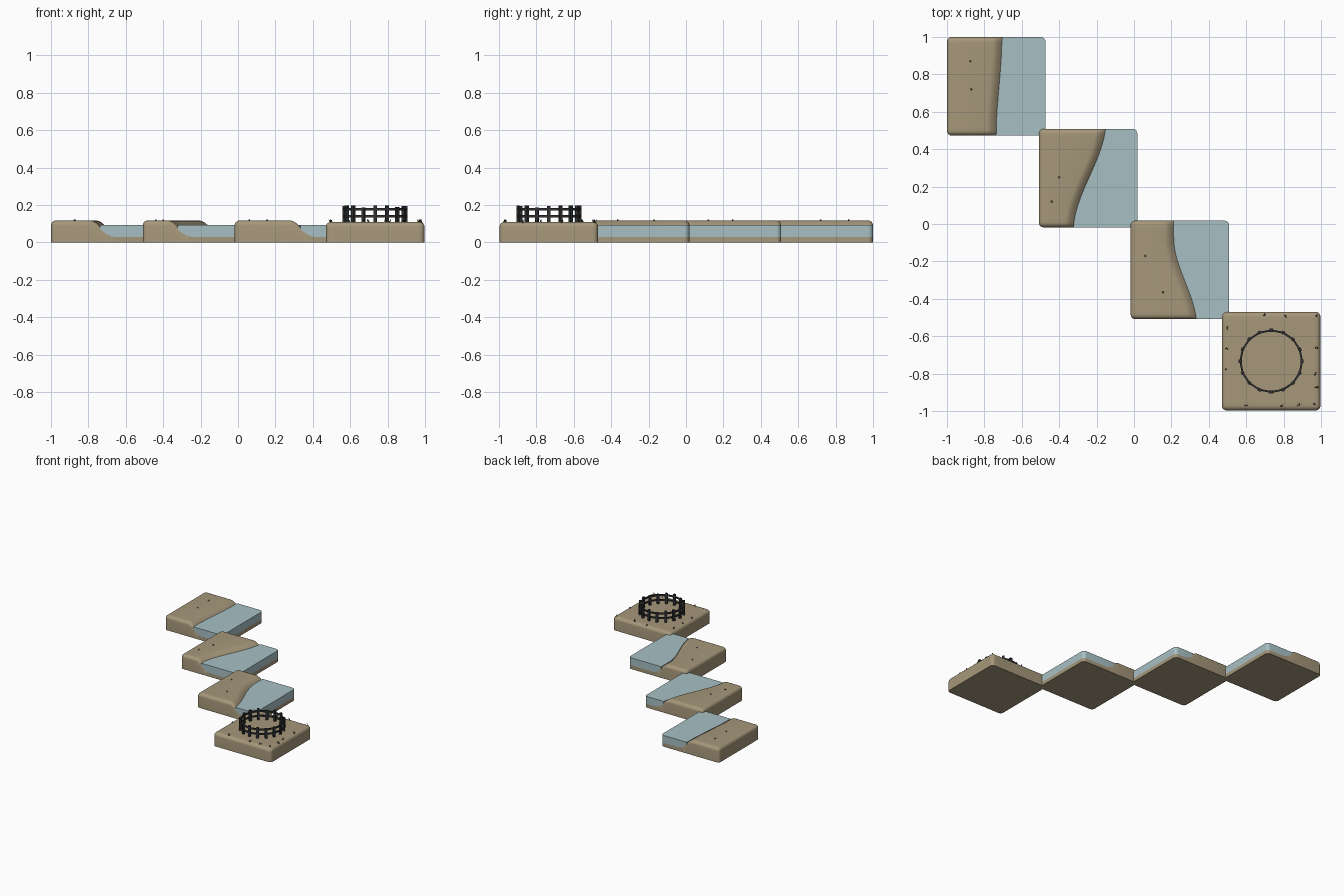
import bpy, bmesh, math, random
from mathutils import Vector, Matrix

if "Cube" in bpy.data.objects:
    bpy.data.objects.remove(bpy.data.objects["Cube"])

random.seed(4)
HALF, R = 0.2635, 0.026          # tile half size, edge rounding
LAND, BED, WATER = 0.117, 0.03, 0.092


def material(name, rgb):
    m = bpy.data.materials.new(name)
    m.diffuse_color = (*rgb, 1)
    m.use_nodes = True
    m.node_tree.nodes["Principled BSDF"].inputs["Base Color"].default_value = m.diffuse_color
    return m


EARTH = material("sandy earth", (0.38, 0.31, 0.195))
BLUE = material("pale water", (0.39, 0.53, 0.56))
IRON = material("dark iron", (0.028, 0.03, 0.032))
TWIG = material("dark twig", (0.10, 0.08, 0.05))
STONE = material("brown stone", (0.22, 0.17, 0.105))


def finish(bm, name, mat, smooth=True):
    bmesh.ops.recalc_face_normals(bm, faces=bm.faces)
    me = bpy.data.meshes.new(name)
    bm.to_mesh(me)
    bm.free()
    ob = bpy.data.objects.new(name, me)
    bpy.context.collection.objects.link(ob)
    me.materials.append(mat)
    if smooth:
        bpy.context.view_layer.objects.active = ob
        ob.select_set(True)
        bpy.ops.object.shade_smooth_by_angle(angle=math.radians(40))
        ob.select_set(False)
    return ob


def smoothstep(t):
    t = min(1, max(0, t))
    return t * t * (3 - 2 * t)


# Grid spacing that follows the rounded rim
ARC = [R * (1 - math.cos(i * math.pi / 10)) for i in range(6)]
LEFT = [-HALF + a for a in ARC]
RIGHT = [-x for x in reversed(LEFT)]
INNER = [-HALF + R + (2 * HALF - 2 * R) * i / 24 for i in range(1, 24)]
ROWS = LEFT + INNER + RIGHT
BANK = [-0.05, -0.037, -0.024, -0.012, 0, 0.015, 0.03, 0.045, 0.06, 0.075]


def outline_half(x):
    q = max(abs(x) - (HALF - R), 0)
    return HALF - R + math.sqrt(max(R * R - q * q, 0))


def rim_drop(x, y):
    qx, qy = max(abs(x) - HALF + R, 0), max(abs(y) - HALF + R, 0)
    return R - math.sqrt(max(R * R - qx * qx - qy * qy, 0))


def land_height(x, y, d, top):
    h = top
    if d is not None:
        h = top - (top - BED) * smoothstep((d + 0.05) / 0.125)
        if d == 0:
            h = min(h, WATER)
    return h - rim_drop(x, y) * max(0, (h - BED) / (top - BED))


def sheet(center, shore, top, water=False):
    """Rounded square surface; returns bmesh and base height per vertex."""
    bm, base, rows = bmesh.new(), {}, []
    for y in ROWS:
        if shore:
            w = shore(y)
            cols = LEFT + [w + d for d in BANK] + RIGHT
            if water:
                cols = cols[len(LEFT) + BANK.index(0):]
        else:
            w, cols = None, LEFT + INNER + RIGHT
        row = []
        for x in cols:
            yy = y / HALF * outline_half(x)
            d = None if w is None else round(x - w, 5)
            z = land_height(x, yy, d, top)
            v = bm.verts.new((center[0] + x, center[1] + yy, WATER if water else z))
            base[v] = min(z, WATER - 0.001) if water else 0
            row.append(v)
        rows.append(row)
    for a, b in zip(rows, rows[1:]):
        for i in range(len(a) - 1):
            bm.faces.new((a[i], a[i + 1], b[i + 1], b[i]))
    # Side walls down to the base
    walls = [e for e in bm.edges if e.is_boundary]
    low = {}
    for e in walls:
        for v in e.verts:
            if v not in low:
                low[v] = bm.verts.new((v.co.x, v.co.y, base[v]))
    for e in walls:
        a, b = e.verts
        bm.faces.new((a, b, low[b], low[a]))
    if not water:
        bmesh.ops.edgenet_fill(bm, edges=[e for e in bm.edges if e.is_boundary])
    return bm


def shoreline(x_front, x_back, y0, y1):
    return lambda y: x_front + (x_back - x_front) * smoothstep((y - y0) / (y1 - y0))


# River tiles with a curved bank and water
river = [
    ("straight", (-0.7365, 0.7365), shoreline(0.0, 0.03, -0.26, 0.26)),
    ("rising", (-0.2455, 0.2455), shoreline(-0.078, 0.095, -0.28, 0.30)),
    ("bending", (0.2455, -0.2455), shoreline(0.09, -0.033, -0.30, 0.17)),
]
for name, c, shore in river:
    finish(sheet(c, shore, LAND), name + "_bank", EARTH)
    finish(sheet(c, shore, LAND, True), name + "_water", BLUE)

# Paddock tile
PAD, PAD_TOP = (0.7335, -0.7335), 0.109
finish(sheet(PAD, None, PAD_TOP), "paddock_ground", EARTH)

# Small stones on the banks
bm = bmesh.new()
for x, y in [(-0.875, 0.87), (-0.87, 0.72), (-0.40, 0.25), (-0.44, 0.12),
             (0.155, -0.365), (0.06, -0.17)]:
    bmesh.ops.create_icosphere(bm, subdivisions=1, radius=0.006,
                               matrix=Matrix.Translation((x, y, LAND + 0.001)))
finish(bm, "bank_stones", STONE, False)

# Dry tufts around the paddock rim
bm = bmesh.new()
for x, y in [(0.695, -0.485), (0.81, -0.495), (0.975, -0.49), (0.495, -0.555),
             (0.495, -0.665), (0.495, -0.775), (0.975, -0.665), (0.97, -0.80),
             (0.975, -0.87), (0.60, -0.97), (0.79, -0.97), (0.88, -0.965),
             (0.965, -0.965)]:
    for k in range(3):
        tilt = Matrix.Rotation(random.uniform(-0.5, 0.5), 4, 'X') @ \
            Matrix.Rotation(random.uniform(-0.5, 0.5), 4, 'Y')
        pos = Vector((x + random.uniform(-0.006, 0.006),
                      y + random.uniform(-0.006, 0.006), PAD_TOP + 0.004))
        bmesh.ops.create_cone(bm, segments=4, radius1=0.0035, radius2=0.0008,
                              depth=0.02, cap_ends=True,
                              matrix=Matrix.Translation(pos) @ tilt)
finish(bm, "dry_tufts", TWIG, False)

# Round fence: posts and two rails
N, FR = 16, 0.165


def bar(bm, pos, angle, size):
    bmesh.ops.create_cube(bm, size=1, matrix=Matrix.Translation(pos)
                          @ Matrix.Rotation(angle, 4, 'Z')
                          @ Matrix.Diagonal((*size, 1)))


posts, rails = bmesh.new(), bmesh.new()
for i in range(N):
    a = 2 * math.pi * i / N
    top = random.uniform(0.185, 0.199)
    bar(posts, (PAD[0] + FR * math.cos(a), PAD[1] + FR * math.sin(a), (top + 0.1) / 2),
        a, (0.017, 0.017, top - 0.1))
    m = a + math.pi / N
    rr = FR * math.cos(math.pi / N)
    for z in (0.14, 0.178):
        bar(rails, (PAD[0] + rr * math.cos(m), PAD[1] + rr * math.sin(m), z),
            m, (0.010, 2 * FR * math.sin(math.pi / N) + 0.004, 0.012))
finish(posts, "fence_posts", IRON, False)
finish(rails, "fence_rails", IRON, False)
